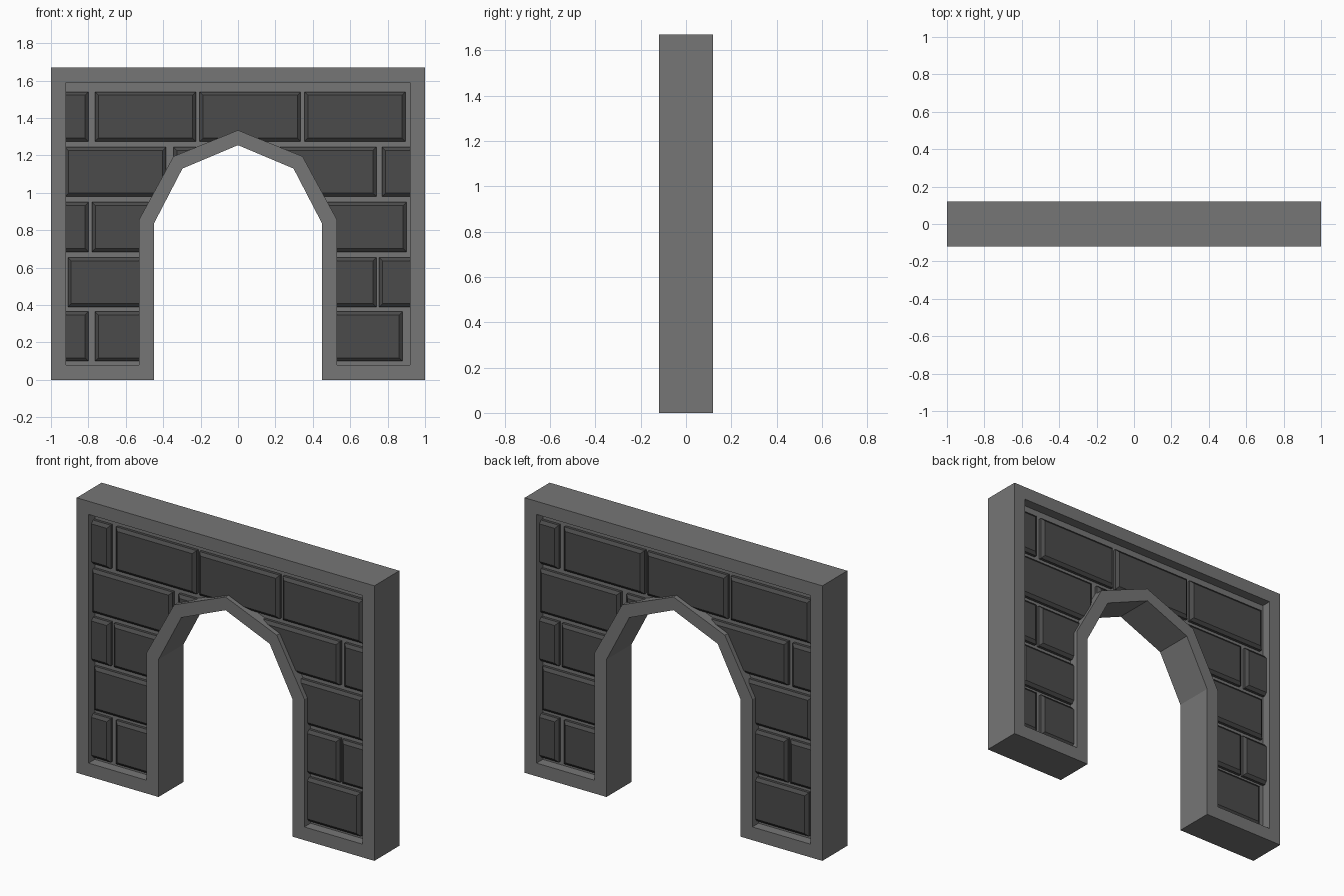
import bpy, bmesh

if "Cube" in bpy.data.objects:
    bpy.data.objects.remove(bpy.data.objects["Cube"])

HALF_Y, WALL_Y, BRICK_Y = 0.12, 0.06, 0.092


def make_object(name, bm):
    bmesh.ops.recalc_face_normals(bm, faces=bm.faces)
    mesh = bpy.data.meshes.new(name)
    bm.to_mesh(mesh)
    bm.free()
    ob = bpy.data.objects.new(name, mesh)
    bpy.context.collection.objects.link(ob)
    return ob


def mirrored(half):
    """Close a right-half profile whose last point lies on x = 0."""
    return half + [(-x, z) for x, z in half[-2::-1]]


def loop(bm, pts, y):
    return [bm.verts.new((x, y, z)) for x, z in pts]


def bridge(bm, a, b):
    n = len(a)
    for i in range(n):
        j = (i + 1) % n
        bm.faces.new((a[i], a[j], b[j], b[i]))


def material(name, v):
    m = bpy.data.materials.new(name)
    m.diffuse_color = (v, v, v, 1)
    m.use_nodes = True
    m.node_tree.nodes["Principled BSDF"].inputs["Base Color"].default_value = m.diffuse_color
    return m


# Profiles: right half, from top corner down and around the arch to its apex
outer = mirrored([(1, 1.67), (1, 0), (.45, 0), (.45, .835), (.297, 1.13), (0, 1.255)])
inner = mirrored([(.92, 1.59), (.92, .08), (.53, .08), (.53, .855), (.345, 1.195), (0, 1.335)])

# Frame with a recessed wall panel on both sides
bm = bmesh.new()
edges = []
for s in (-1, 1):
    o = loop(bm, outer, s * HALF_Y)
    i = loop(bm, inner, s * HALF_Y)
    w = loop(bm, inner, s * WALL_Y)
    bridge(bm, o, i)
    bridge(bm, i, w)
    bm.faces.new(w)
    edges.append(o)
bridge(bm, *edges)
frame = make_object("arch_frame", bm)
frame.data.materials.append(material("stone", 0.18))

# Brick rows: (bottom z, brick x ranges)
L, H, INSET = 0.54, 0.265, 0.018
rows = [
    (0.10, [(-.96, -.80), (-.765, -.225), (.34, .88)]),
    (0.39, [(-.91, -.37), (.20, .74), (.755, .96)]),
    (0.685, [(-.96, -.80), (-.78, -.24), (.36, .90)]),
    (0.98, [(-.925, -.385), (-.345, .18), (.20, .74), (.77, .96)]),
    (1.275, [(-.96, -.80), (-.765, -.225), (-.205, .335), (.355, .895)]),
]


def rect(x0, x1, z0, z1, d=0):
    return [(x0 + d, z0 + d), (x1 - d, z0 + d), (x1 - d, z1 - d), (x0 + d, z1 - d)]


# Bevelled bricks, the back side being the front turned half round
bm = bmesh.new()
for s in (-1, 1):
    for z, spans in rows:
        for a, b in spans:
            x0, x1 = sorted((-s * a, -s * b))
            base = loop(bm, rect(x0, x1, z, z + H), s * 0.04)
            mid = loop(bm, rect(x0, x1, z, z + H), s * (BRICK_Y - 0.015))
            top = loop(bm, rect(x0, x1, z, z + H, INSET), s * BRICK_Y)
            bridge(bm, base, mid)
            bridge(bm, mid, top)
            bm.faces.new(base)
            bm.faces.new(top)
bricks = make_object("bricks", bm)
bricks.data.materials.append(material("dark_brick", 0.07))

# Trim the bricks inside the arch border
bm = bmesh.new()
arch = mirrored([(.49, -.1), (.49, .845), (.32, 1.165), (0, 1.295)])
a, b = loop(bm, arch, -.3), loop(bm, arch, .3)
bridge(bm, a, b)
bm.faces.new(a)
bm.faces.new(b)
cutter = make_object("arch_cutter", bm)
cutter.hide_render = True
mod = bricks.modifiers.new("trim", 'BOOLEAN')
mod.operation, mod.solver, mod.object = 'DIFFERENCE', 'EXACT', cutter
bpy.context.view_layer.objects.active = bricks
bpy.ops.object.modifier_apply(modifier="trim")
bpy.data.objects.remove(cutter)
